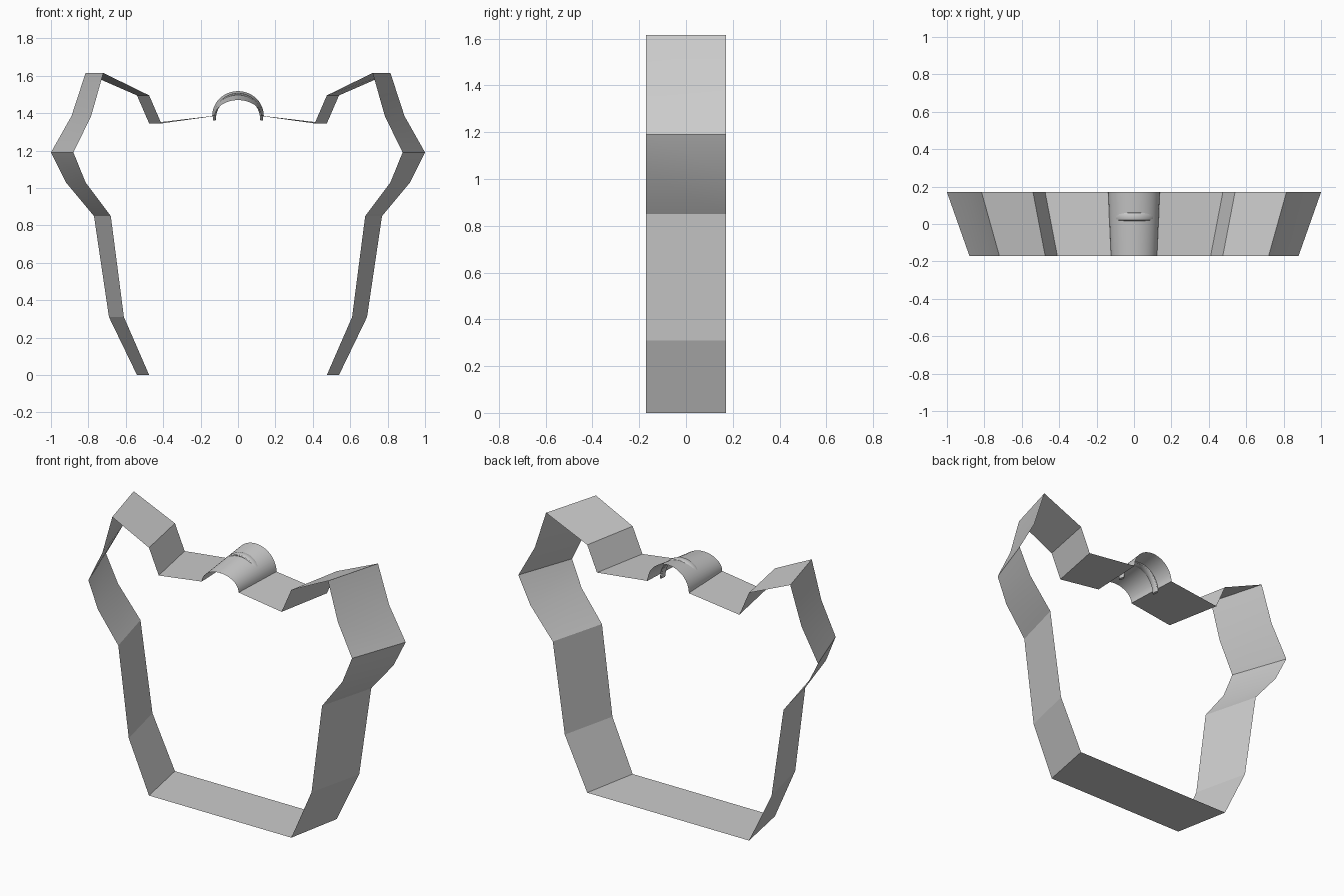
import bpy, bmesh, math

if "Cube" in bpy.data.objects:
    bpy.data.objects.remove(bpy.data.objects["Cube"])

HALF_DEPTH = 0.17


def make_object(name, rings, close_rows, close_cols, caps=False):
    """Skin a list of equal-length point rows."""
    bm = bmesh.new()
    rows = [[bm.verts.new(p) for p in row] for row in rings]
    n, m = len(rows), len(rows[0])
    for i in range(n if close_rows else n - 1):
        for j in range(m if close_cols else m - 1):
            a, b = rows[i], rows[(i + 1) % n]
            k = (j + 1) % m
            bm.faces.new((a[j], a[k], b[k], b[j]))
    if caps:
        bm.faces.new(rows[0])
        bm.faces.new(rows[-1])
    bmesh.ops.recalc_face_normals(bm, faces=bm.faces)
    mesh = bpy.data.meshes.new(name)
    bm.to_mesh(mesh)
    bm.free()
    obj = bpy.data.objects.new(name, mesh)
    bpy.context.collection.objects.link(obj)
    bpy.context.view_layer.objects.active = obj
    obj.select_set(True)
    bpy.ops.object.shade_smooth_by_angle(angle=math.radians(15))
    obj.select_set(False)
    return obj


# Right half of the outline: (back x, front x, z), bottom corner to arch foot
half = [(0.54, 0.475, 0.0), (0.69, 0.61, 0.31), (0.77, 0.68, 0.85),
        (0.92, 0.815, 1.03), (1.0, 0.88, 1.19), (0.89, 0.785, 1.385),
        (0.815, 0.72, 1.615), (0.54, 0.475, 1.495), (0.475, 0.41, 1.345)]

# Raised arch at the top, lower at the front than at the back
ARCH_STEPS = 24
back, front = [], []
for xb, xf, z in half:
    back.append((xb, HALF_DEPTH, z))
    front.append((xf, -HALF_DEPTH, z))
for i in range(ARCH_STEPS + 1):
    t = math.pi * i / ARCH_STEPS
    c, s = math.cos(t), math.sin(t)
    back.append((0.138 * c, HALF_DEPTH, 1.385 + 0.133 * s))
    front.append((0.123 * c, -HALF_DEPTH, 1.385 + 0.085 * s))
for xb, xf, z in reversed(half):
    back.append((-xb, HALF_DEPTH, z))
    front.append((-xf, -HALF_DEPTH, z))

# Open band, one closed loop around the outline
make_object("outline_band", [back, front], False, True)

# Thin hanging loop that hugs the arch
loop = []
for i in range(25):
    t = math.pi * i / 24
    row = []
    for j in range(12):
        a = 2 * math.pi * j / 12
        r = 0.008 * math.cos(a)
        row.append(((0.127 + r) * math.cos(t), 0.04 + 0.023 * math.sin(a),
                    1.362 + (0.138 + r) * math.sin(t)))
    loop.append(row)
make_object("hanging_loop", loop, False, True, caps=True)
